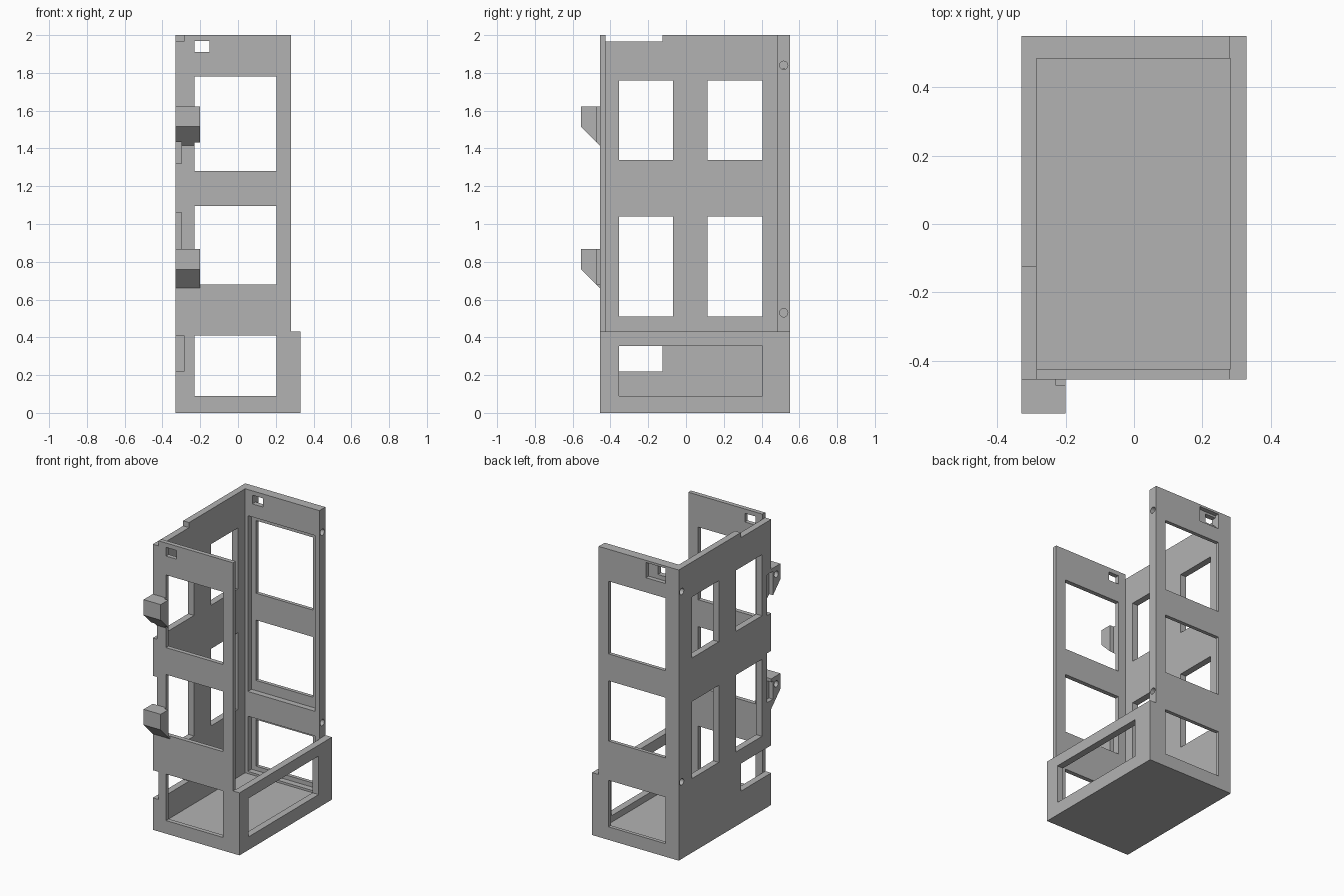
import bpy
import math

if "Cube" in bpy.data.objects:
    bpy.data.objects.remove(bpy.data.objects["Cube"])

gray = bpy.data.materials.new("plain gray")
gray.diffuse_color = (0.45, 0.45, 0.45, 1)
gray.use_nodes = True
gray.node_tree.nodes["Principled BSDF"].inputs["Base Color"].default_value = gray.diffuse_color


def prism(name, pts, x0, x1):
    """Extrude a (y, z) outline along x."""
    n = len(pts)
    verts = [(x0, y, z) for y, z in pts] + [(x1, y, z) for y, z in pts]
    faces = [tuple(range(n))[::-1], tuple(range(n, 2 * n))]
    faces += [(i, (i + 1) % n, n + (i + 1) % n, n + i) for i in range(n)]
    mesh = bpy.data.meshes.new(name)
    mesh.from_pydata(verts, [], faces)
    ob = bpy.data.objects.new(name, mesh)
    bpy.context.collection.objects.link(ob)
    return ob


def box(name, x0, x1, y0, y1, z0, z1):
    return prism(name, [(y0, z0), (y1, z0), (y1, z1), (y0, z1)], x0, x1)


def cylinder(x0, x1, y, z, r, n=20):
    pts = [(y + r * math.cos(2 * math.pi * i / n),
            z + r * math.sin(2 * math.pi * i / n)) for i in range(n)]
    return prism("hole_cutter", pts, x0, x1)


def subtract(target, cutter):
    mod = target.modifiers.new("cut", 'BOOLEAN')
    mod.operation = 'DIFFERENCE'
    mod.solver = 'EXACT'
    mod.object = cutter
    bpy.context.view_layer.objects.active = target
    bpy.ops.object.modifier_apply(modifier=mod.name)
    bpy.data.objects.remove(cutter, do_unlink=True)


def cut(target, *b):
    subtract(target, box("box_cutter", *b))


# Outer block hollowed into a tall open bay
frame = box("frame", -0.33, 0.33, -0.455, 0.55, 0, 2)
cut(frame, -0.285, 0.283, -0.425, 0.485, 0.045, 2.1)
cut(frame, 0.28, 0.5, -0.6, 0.7, 0.43, 2.1)

# Recesses on the inside of the thick back wall
for z0, z1 in ((0.06, 0.44), (0.61, 1.82)):
    cut(frame, -0.265, 0.245, 0.45, 0.525, z0, z1)

# Windows through front and back walls
for z0, z1 in ((0.09, 0.41), (0.68, 1.095), (1.28, 1.78)):
    cut(frame, -0.23, 0.205, -0.6, 0.7, z0, z1)

# Small top slot with a wider recess on the back
cut(frame, -0.23, -0.15, -0.6, 0.7, 1.91, 1.97)
cut(frame, -0.23, -0.08, 0.52, 0.7, 1.88, 1.985)

# Windows in the left wall
for y0, y1 in ((-0.355, -0.07), (0.115, 0.405)):
    for z0, z1 in ((0.51, 1.04), (1.34, 1.76)):
        cut(frame, -0.5, -0.2, y0, y1, z0, z1)

# Window in the low right wall
cut(frame, 0.2, 0.5, -0.355, 0.405, 0.09, 0.355)

# Left wall notches at the front corner
cut(frame, -0.5, -0.285, -0.6, -0.125, 0.22, 0.41)
cut(frame, -0.5, -0.285, -0.6, -0.125, 1.965, 2.1)
for z0, z1 in ((0.72, 1.06), (1.32, 1.6)):
    cut(frame, -0.5, -0.30, -0.6, -0.41, z0, z1)

# Blind screw holes in both ends of the back wall
for z in (0.53, 1.84):
    subtract(frame, cylinder(-0.4, -0.27, 0.517, z, 0.022))
    subtract(frame, cylinder(0.22, 0.4, 0.517, z, 0.022))

# Hooks on the front wall, relieved behind and drilled from the left
hooks = []
for name, z, low in (("lower_hook", 0.66, 0.72), ("upper_hook", 1.415, 1.3)):
    hook = prism(name, [(-0.555, z + 0.1), (-0.455, z), (-0.455, z + 0.207),
                        (-0.555, z + 0.207)], -0.33, -0.20)
    cut(hook, -0.5, -0.30, -0.475, -0.3, low, z + 0.185)
    cut(hook, -0.23, -0.1, -0.472, -0.3, max(z - 0.1, 0.68), z + 0.4)
    subtract(hook, cylinder(-0.4, -0.25, -0.51, z + 0.152, 0.022))
    hooks.append(hook)

for ob in [frame] + hooks:
    ob.data.materials.clear()
    ob.data.materials.append(gray)
    for p in ob.data.polygons:
        p.material_index = 0
    bpy.ops.object.select_all(action='DESELECT')
    ob.select_set(True)
    bpy.context.view_layer.objects.active = ob
    bpy.ops.object.shade_smooth_by_angle(angle=math.radians(30))
